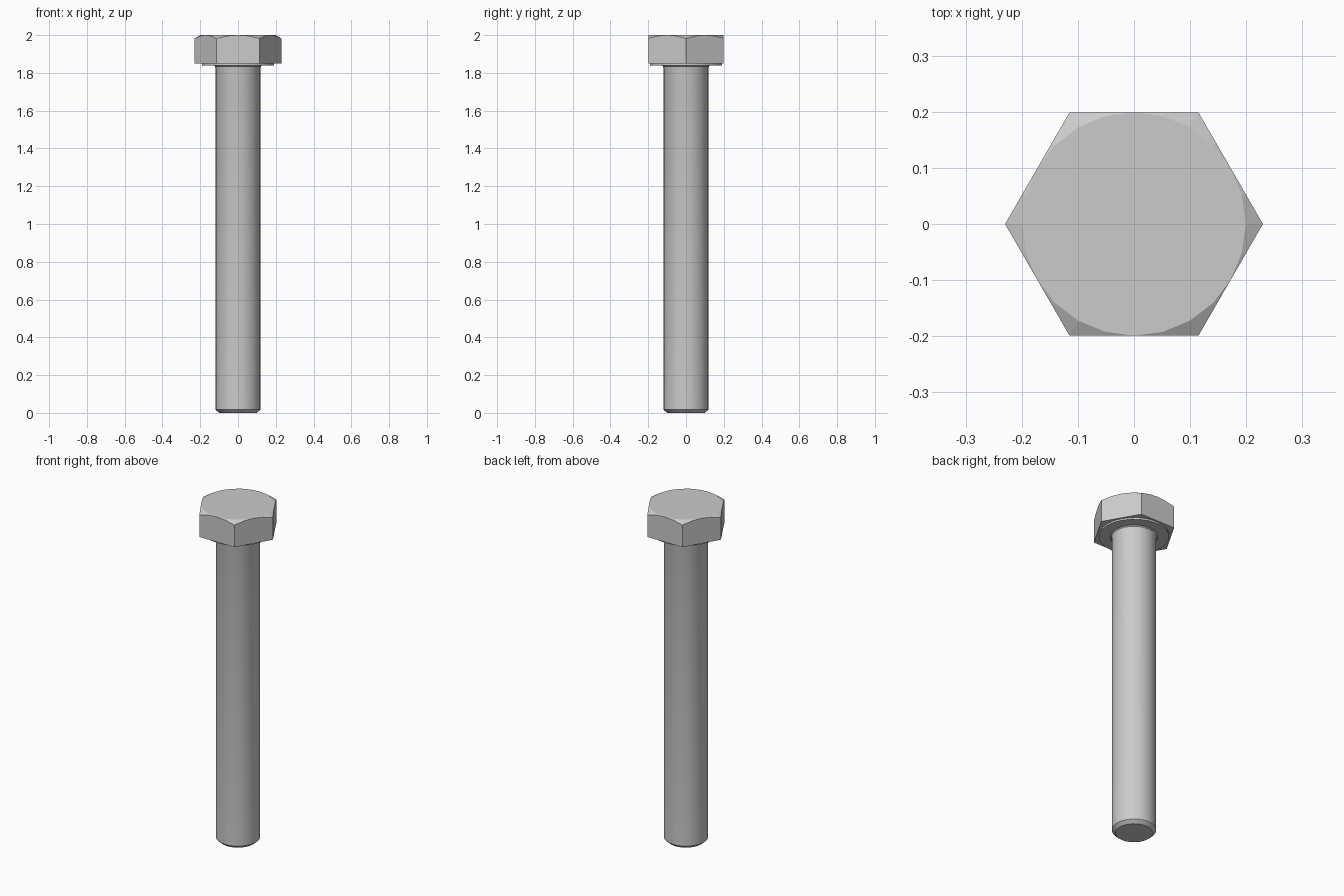
import bpy, bmesh
from math import cos, sin, pi, tan, radians
from mathutils import Vector

if "Cube" in bpy.data.objects:
    bpy.data.objects.remove(bpy.data.objects["Cube"])

SEGMENTS = 24


def lathe(profile):
    """Revolve (radius, z) points into a closed solid with capped ends."""
    bm = bmesh.new()
    rings = [[bm.verts.new((r * cos(2 * pi * i / SEGMENTS), r * sin(2 * pi * i / SEGMENTS), z))
              for i in range(SEGMENTS)] for r, z in profile]
    for a, b in zip(rings, rings[1:]):
        for i in range(SEGMENTS):
            j = (i + 1) % SEGMENTS
            bm.faces.new((a[i], a[j], b[j], b[i]))
    bm.faces.new(rings[0][::-1])
    bm.faces.new(rings[-1])
    return bm


def finish(bm, name, smooth):
    bmesh.ops.recalc_face_normals(bm, faces=bm.faces)
    mesh = bpy.data.meshes.new(name)
    bm.to_mesh(mesh)
    bm.free()
    obj = bpy.data.objects.new(name, mesh)
    bpy.context.collection.objects.link(obj)
    if smooth:
        bpy.ops.object.select_all(action='DESELECT')
        obj.select_set(True)
        bpy.context.view_layer.objects.active = obj
        bpy.ops.object.shade_smooth_by_angle(angle=radians(30))
    return obj


# Hex head: chamfered disc trimmed by six flats, corners along x
across = 0.199
outer = 0.3
head = lathe([(outer, 1.85), (outer, 2 - (outer - across) * tan(radians(30))), (across, 2.0)])
for k in range(6):
    angle = radians(30 + 60 * k)
    normal = Vector((cos(angle), sin(angle), 0))
    cut = bmesh.ops.bisect_plane(
        head, geom=head.verts[:] + head.edges[:] + head.faces[:], dist=1e-6,
        plane_co=normal * across, plane_no=normal, clear_outer=True)
    rim = [e for e in cut["geom_cut"] if isinstance(e, bmesh.types.BMEdge) and e.is_boundary]
    bmesh.ops.edgeloop_fill(head, edges=rim)
finish(head, "hex_head", False)

# Shank with chamfered tip and small fillet under the head
shank = lathe([(0.1, 0), (0.12, 0.018), (0.12, 1.828), (0.122, 1.835), (0.128, 1.84), (0.128, 1.845)])
finish(shank, "shank", True)

# Thin bearing face beneath the head
washer = lathe([(0.19, 1.84), (0.19, 1.85)])
finish(washer, "washer_face", True)
